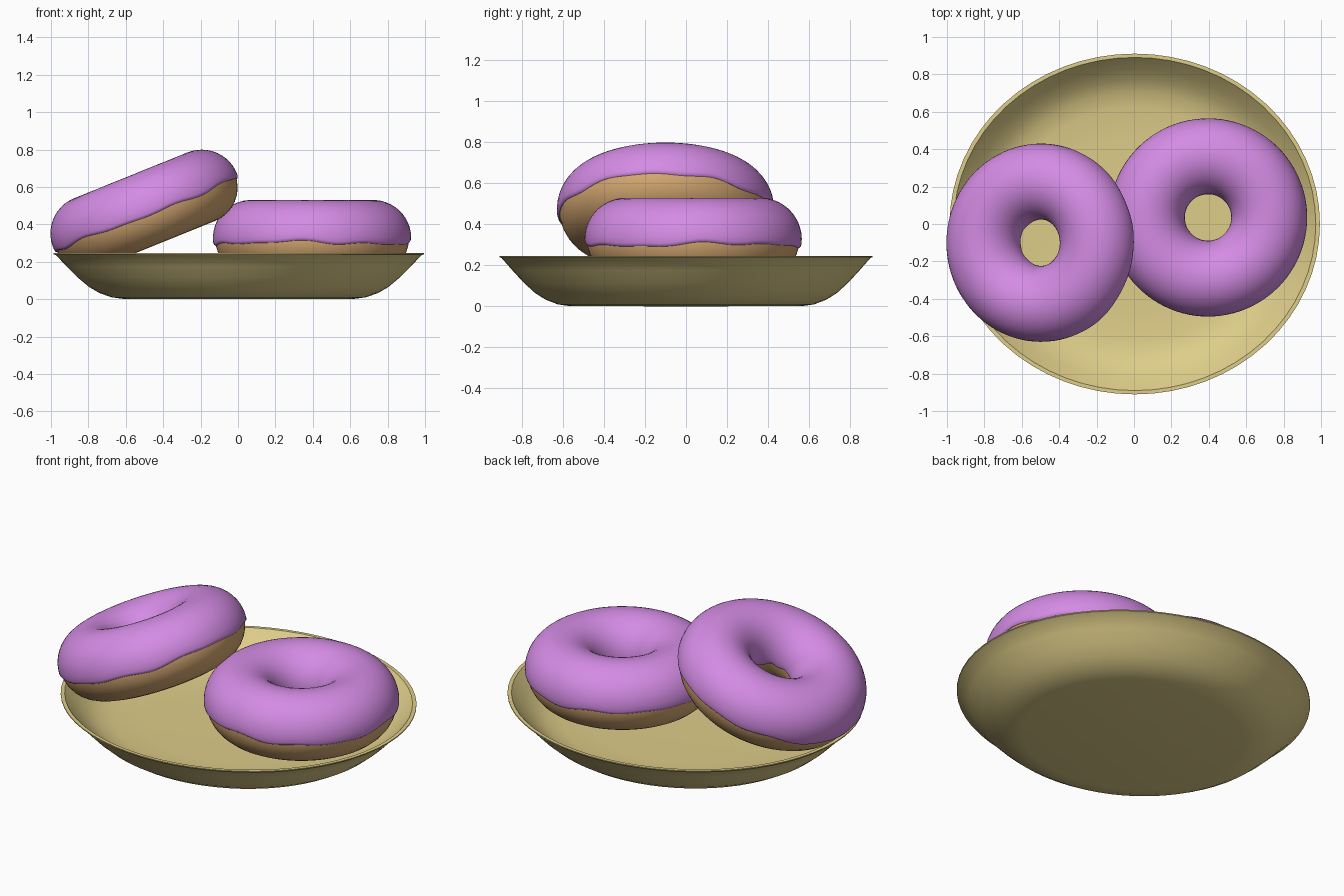
import bpy, bmesh, math
from mathutils import Vector

if "Cube" in bpy.data.objects:
    bpy.data.objects.remove(bpy.data.objects["Cube"])


def material(name, rgb):
    m = bpy.data.materials.new(name)
    m.diffuse_color = (*rgb, 1)
    m.use_nodes = True
    m.node_tree.nodes["Principled BSDF"].inputs["Base Color"].default_value = m.diffuse_color
    return m


PURPLE = material("purple icing", (0.66, 0.26, 0.78))
DOUGH = material("golden dough", (0.68, 0.40, 0.17))
CERAMIC = material("straw ceramic", (0.73, 0.61, 0.25))


def sweep(name, section, segs, mat, closed=True):
    """Revolve section(u) -> list of (radius, z) around the z axis."""
    bm = bmesh.new()
    rings = []
    for i in range(segs):
        u = 2 * math.pi * i / segs
        rings.append([bm.verts.new((r * math.cos(u), r * math.sin(u), z))
                      for r, z in section(u)])
    n = len(rings[0])
    for i in range(segs):
        a, b = rings[i], rings[(i + 1) % segs]
        for j in range(n if closed else n - 1):
            k = (j + 1) % n
            bm.faces.new((a[j], b[j], b[k], a[k]))
    if not closed:
        bmesh.ops.remove_doubles(bm, verts=bm.verts, dist=1e-5)
    bmesh.ops.recalc_face_normals(bm, faces=bm.faces)
    me = bpy.data.meshes.new(name)
    bm.to_mesh(me)
    bm.free()
    me.materials.append(mat)
    ob = bpy.data.objects.new(name, me)
    bpy.context.collection.objects.link(ob)
    bpy.context.view_layer.objects.active = ob
    bpy.ops.object.select_all(action='DESELECT')
    ob.select_set(True)
    bpy.ops.object.shade_smooth_by_angle(angle=math.radians(40))
    return ob


# Oval plate: underside, thin lip, shallow inside
plate_profile = [(0, 0), (0.62, 0.002), (0.68, 0.01), (0.745, 0.033), (0.80, 0.065),
                 (0.86, 0.115), (0.92, 0.175), (0.978, 0.236), (0.990, 0.240),
                 (0.990, 0.246), (0.968, 0.246), (0.955, 0.232), (0.90, 0.178),
                 (0.84, 0.128), (0.77, 0.093), (0.68, 0.078), (0.5, 0.074), (0, 0.072)]
plate = sweep("plate", lambda u: plate_profile, 64, CERAMIC, closed=False)
plate.scale.y = 0.92
plate.location.x = 0.004

MAJOR, DOUGH_R, ICING_R = 0.327, 0.192, 0.203


def ring_point(r, deg):
    a = math.radians(deg)
    return MAJOR + r * math.cos(a), r * math.sin(a)


def donut(label, loc, tilt, phase):
    # Dough ring
    dough = sweep(label + "_dough",
                  lambda u: [ring_point(DOUGH_R, 360 * j / 32) for j in range(32)],
                  72, DOUGH)

    # Icing cap with a wavy, rounded edge
    def icing_section(u):
        wave = (2.2 * math.sin(3 * u + phase) + 1.6 * math.sin(7 * u + 2 * phase)
                + 1.2 * math.sin(11 * u + phase))
        lo, hi = -7 + wave, 188 + wave
        pts = [ring_point(DOUGH_R - 0.008, lo), ring_point(ICING_R - 0.008, lo - 1),
               ring_point(ICING_R - 0.002, lo + 1)]
        pts += [ring_point(ICING_R, lo + 4 + (hi - lo - 8) * j / 24) for j in range(25)]
        pts += [ring_point(ICING_R - 0.002, hi - 1), ring_point(ICING_R - 0.008, hi + 1),
                ring_point(DOUGH_R - 0.008, hi)]
        return pts
    icing = sweep(label + "_icing", icing_section, 96, PURPLE)
    for ob in (dough, icing):
        ob.location = loc
        ob.rotation_euler.y = math.radians(tilt)


donut("flat_donut", Vector((0.396, 0.035, 0.327)), 0, 0.6)
donut("leaning_donut", Vector((-0.497, -0.10, 0.474)), -22, 2.4)
